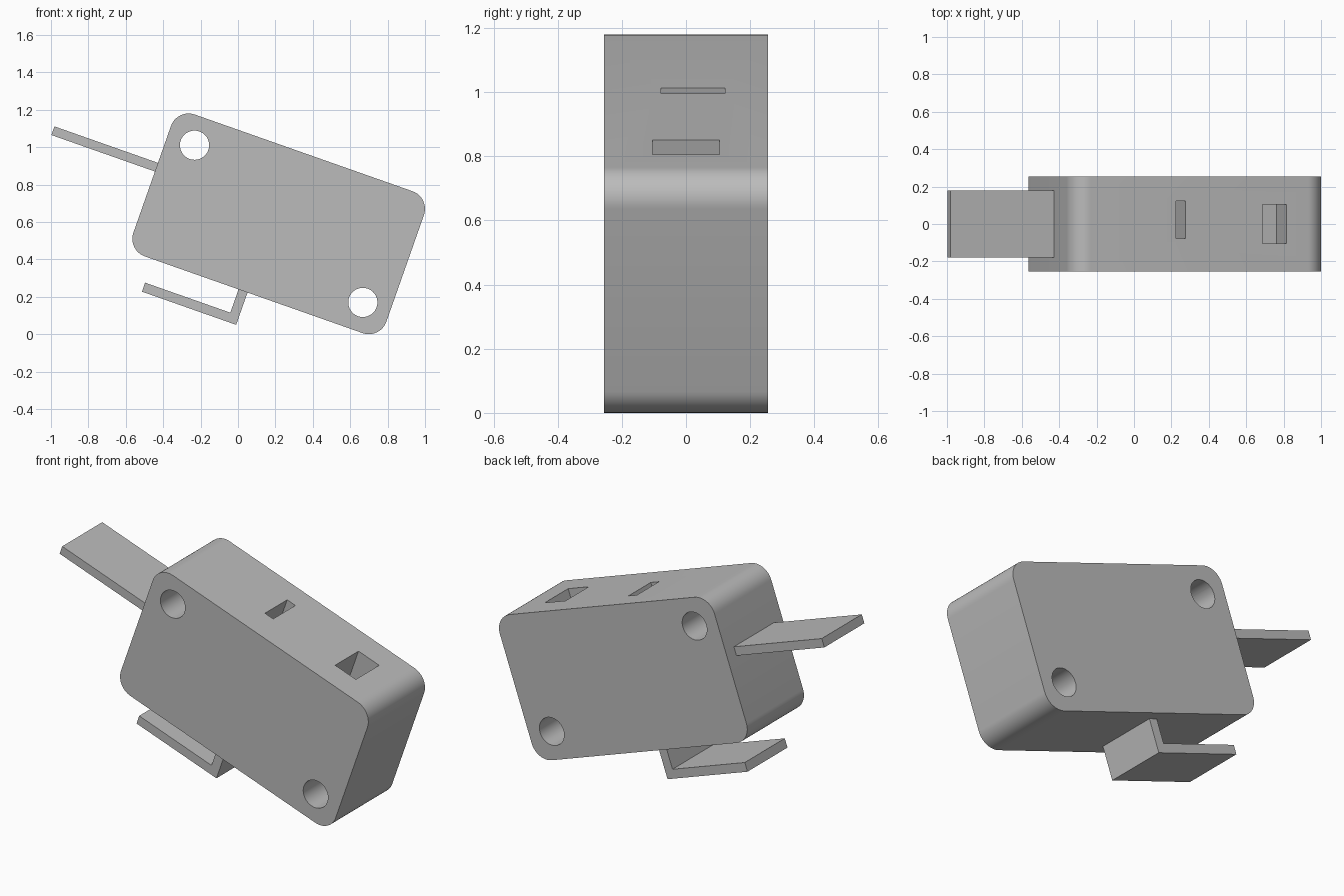
import bpy, bmesh, math
from mathutils import Matrix

if "Cube" in bpy.data.objects:
    bpy.data.objects.remove(bpy.data.objects["Cube"], do_unlink=True)

# The whole switch is tilted about y around the centre of its case
TILT = Matrix.Translation((0.2175, 0, 0.59)) @ Matrix.Rotation(math.radians(19.4), 4, 'Y')
HALF_DEPTH = 0.255
BLADE_HALF = 0.18

grey = bpy.data.materials.new("plain grey")
grey.use_nodes = True
grey.diffuse_color = (0.5, 0.5, 0.5, 1)
grey.node_tree.nodes["Principled BSDF"].inputs["Base Color"].default_value = (0.5, 0.5, 0.5, 1)


def prism(name, profile, y0, y1):
    """Extrude an (x, z) outline from y0 to y1 in the tilted frame."""
    bm = bmesh.new()
    face = bm.faces.new([bm.verts.new((x, y0, z)) for x, z in profile])
    moved = bmesh.ops.extrude_face_region(bm, geom=[face])["geom"]
    bmesh.ops.translate(bm, vec=(0, y1 - y0, 0),
                        verts=[v for v in moved if isinstance(v, bmesh.types.BMVert)])
    bmesh.ops.recalc_face_normals(bm, faces=bm.faces)
    mesh = bpy.data.meshes.new(name)
    bm.to_mesh(mesh)
    bm.free()
    mesh.materials.append(grey)
    obj = bpy.data.objects.new(name, mesh)
    bpy.context.collection.objects.link(obj)
    obj.matrix_world = TILT
    return obj


def rect(x0, x1, z0, z1):
    return [(x0, z0), (x1, z0), (x1, z1), (x0, z1)]


def arc(cx, cz, r, start, sweep, steps):
    angles = [math.radians(start + sweep * i / steps) for i in range(steps + 1)]
    return [(cx + r * math.cos(a), cz + r * math.sin(a)) for a in angles]


# Case: rounded rectangle
W, H, R = 0.717, 0.402, 0.1
outline = []
for i, (sx, sz) in enumerate([(1, 1), (-1, 1), (-1, -1), (1, -1)]):
    outline += arc(sx * (W - R), sz * (H - R), R, 90 * i, 90, 12)
case = prism("switch_case", outline, -HALF_DEPTH, HALF_DEPTH)

# Two through holes in opposite corners and two blind slots in the top
cutters = []
for s in (-1, 1):
    circle = arc(s * 0.564, -s * 0.247, 0.078, 0, 360, 48)[:-1]
    cutters.append(prism("hole_cutter", circle, -0.4, 0.4))
cutters.append(prism("narrow_slot_cutter", rect(-0.134, -0.079, H - 0.165, 0.5), -0.078, 0.122))
cutters.append(prism("wide_slot_cutter", rect(0.355, 0.493, H - 0.165, 0.5), -0.105, 0.105))

bpy.context.view_layer.objects.active = case
for cutter in cutters:
    cutter.hide_render = True
    mod = case.modifiers.new("cut", 'BOOLEAN')
    mod.operation, mod.solver, mod.object = 'DIFFERENCE', 'EXACT', cutter
    bpy.ops.object.modifier_apply(modifier=mod.name)
    bpy.data.objects.remove(cutter, do_unlink=True)

bpy.ops.object.select_all(action='DESELECT')
case.select_set(True)
bpy.ops.object.shade_smooth_by_angle(angle=math.radians(30))

# Straight terminal on the end
prism("end_terminal", rect(-1.304, -W, 0.044, 0.093), -BLADE_HALF, BLADE_HALF)

# Bent terminal underneath
bent = [(-0.569, -0.585), (-0.035, -0.585), (-0.035, -H), (-0.086, -H),
        (-0.086, -0.534), (-0.569, -0.534)]
prism("bent_terminal", bent, -BLADE_HALF, BLADE_HALF)
